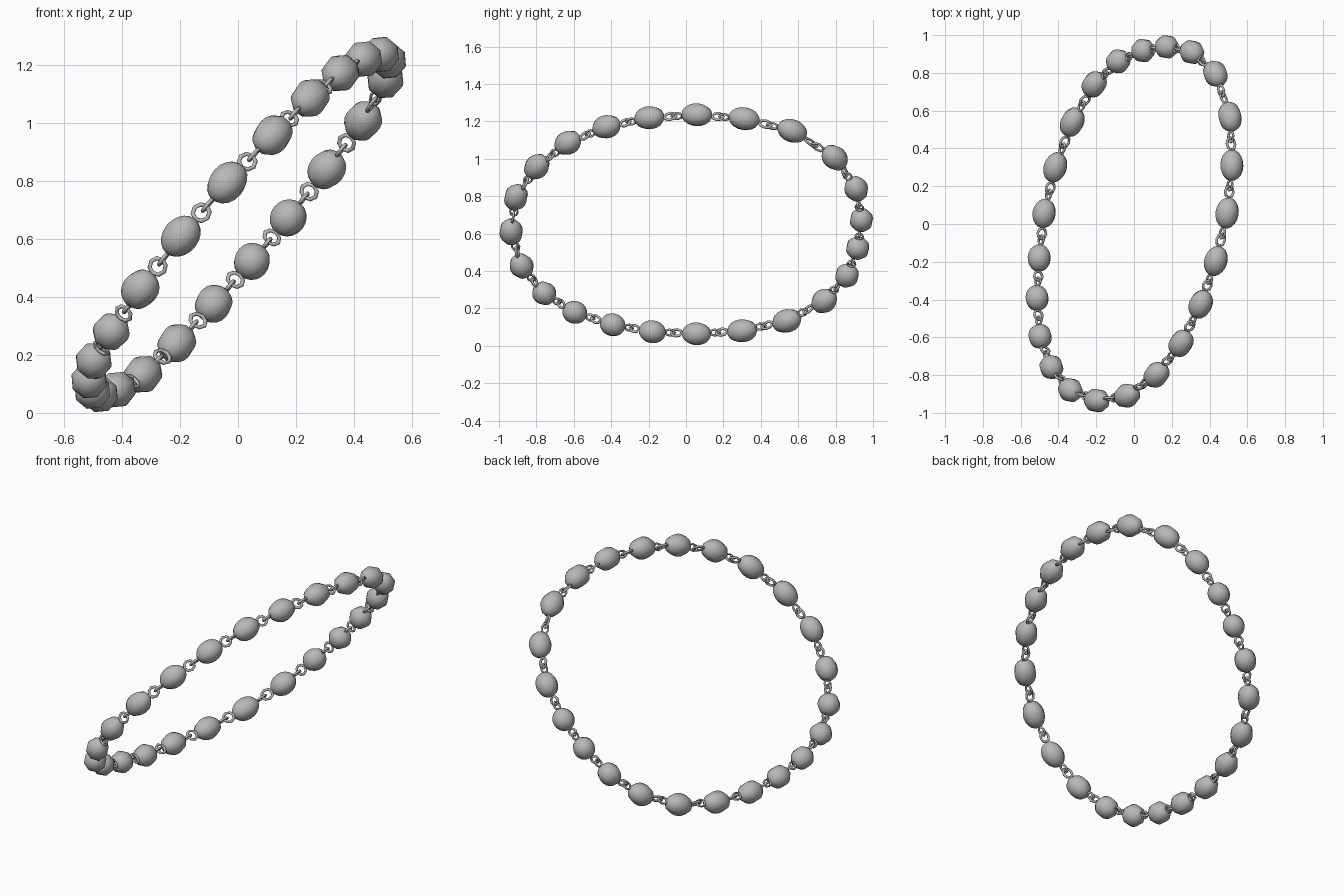
import bpy
import math
from mathutils import Matrix, Vector

if "Cube" in bpy.data.objects:
    bpy.data.objects.remove(bpy.data.objects["Cube"])

# Bead centres around the tilted loop
CENTRES = [Vector(p) + Vector((.003, -.002, -.011)) for p in (
    (.17, .94, .683), (.303, .912, .85), (.428, .797, 1.017), (.505, .57, 1.16),
    (.515, .313, 1.225), (.49, .06, 1.246), (.43, -.194, 1.23), (.35, -.423, 1.182),
    (.246, -.63, 1.096), (.116, -.796, .968), (-.04, -.907, .805), (-.2, -.933, .62),
    (-.34, -.877, .437), (-.44, -.756, .291), (-.5, -.593, .19), (-.516, -.39, .123),
    (-.505, -.178, .086), (-.479, .058, .075), (-.42, .302, .091), (-.33, .541, .144),
    (-.214, .741, .251), (-.087, .863, .387), (.045, .92, .533))]
COUNT = len(CENTRES)
CLASP = 2                      # the wider gap follows this bead
WIDTH = 0.064                  # bead radius across the string
FILL = 0.64                    # bead length as a share of bead spacing

metal = bpy.data.materials.new("grey metal")
metal.diffuse_color = (0.48, 0.48, 0.48, 1)
metal.use_nodes = True
metal.node_tree.nodes["Principled BSDF"].inputs["Base Color"].default_value = metal.diffuse_color


def finish_mesh(name, angle):
    """Shade the newly added primitive, keep its mesh and drop the object."""
    obj = bpy.context.object
    bpy.ops.object.shade_smooth_by_angle(angle=math.radians(angle))
    mesh = obj.data
    mesh.name = name
    mesh.materials.append(metal)
    bpy.data.objects.remove(obj)
    return mesh


def place(name, mesh, centre, axes, scale):
    obj = bpy.data.objects.new(name, mesh)
    bpy.context.collection.objects.link(obj)
    turn = Matrix(axes).transposed().to_4x4()
    obj.matrix_world = Matrix.Translation(centre) @ turn @ Matrix.Diagonal((*scale, 1))


# Eight-sided bead, its poles on local z
bpy.ops.mesh.primitive_uv_sphere_add(segments=8, ring_count=10, radius=1)
bead_mesh = finish_mesh("bead", 60)
bead_mesh.transform(Matrix.Rotation(math.radians(22.5), 4, 'Z'))

# Faceted wire link lying in local xy
bpy.ops.mesh.primitive_torus_add(major_segments=8, minor_segments=6,
                                 major_radius=0.026, minor_radius=0.007)
link_mesh = finish_mesh("link", 65)

loop_normal = (CENTRES[5] - CENTRES[17]).cross(CENTRES[11] - CENTRES[0]).normalized()


def frame(direction):
    """Radial, normal and tangent axes of the loop for a given direction."""
    t = direction.normalized()
    r = loop_normal.cross(t).normalized()
    return r, t.cross(r), t


def spacing(i):
    d = (CENTRES[(i + 1) % COUNT] - CENTRES[i % COUNT]).length
    return d * 0.9 if i % COUNT == CLASP else d


half_lengths = [FILL * (spacing(i - 1) + spacing(i)) / 4 for i in range(COUNT)]

for i, centre in enumerate(CENTRES):
    j = (i + 1) % COUNT
    nxt = CENTRES[j]

    # Bead stretched along the string
    place("bead", bead_mesh, centre, frame(nxt - CENTRES[i - 1]),
          (WIDTH, WIDTH, half_lengths[i]))

    # Two interlocked links, set at right angles, bridge the gap
    r, n, t = frame(nxt - centre)
    start = centre + t * half_lengths[i]
    gap = (nxt - centre).length - half_lengths[i] - half_lengths[j]
    stretch = gap / 0.066
    place("flat_link", link_mesh, start + t * gap * 0.27, (t, r, n),
          (stretch * 0.76, 0.8, 1))
    place("upright_link", link_mesh, start + t * gap * 0.66, (t, n, -r),
          (stretch * 0.84, 0.72 if i == CLASP else 1.1, 1))
